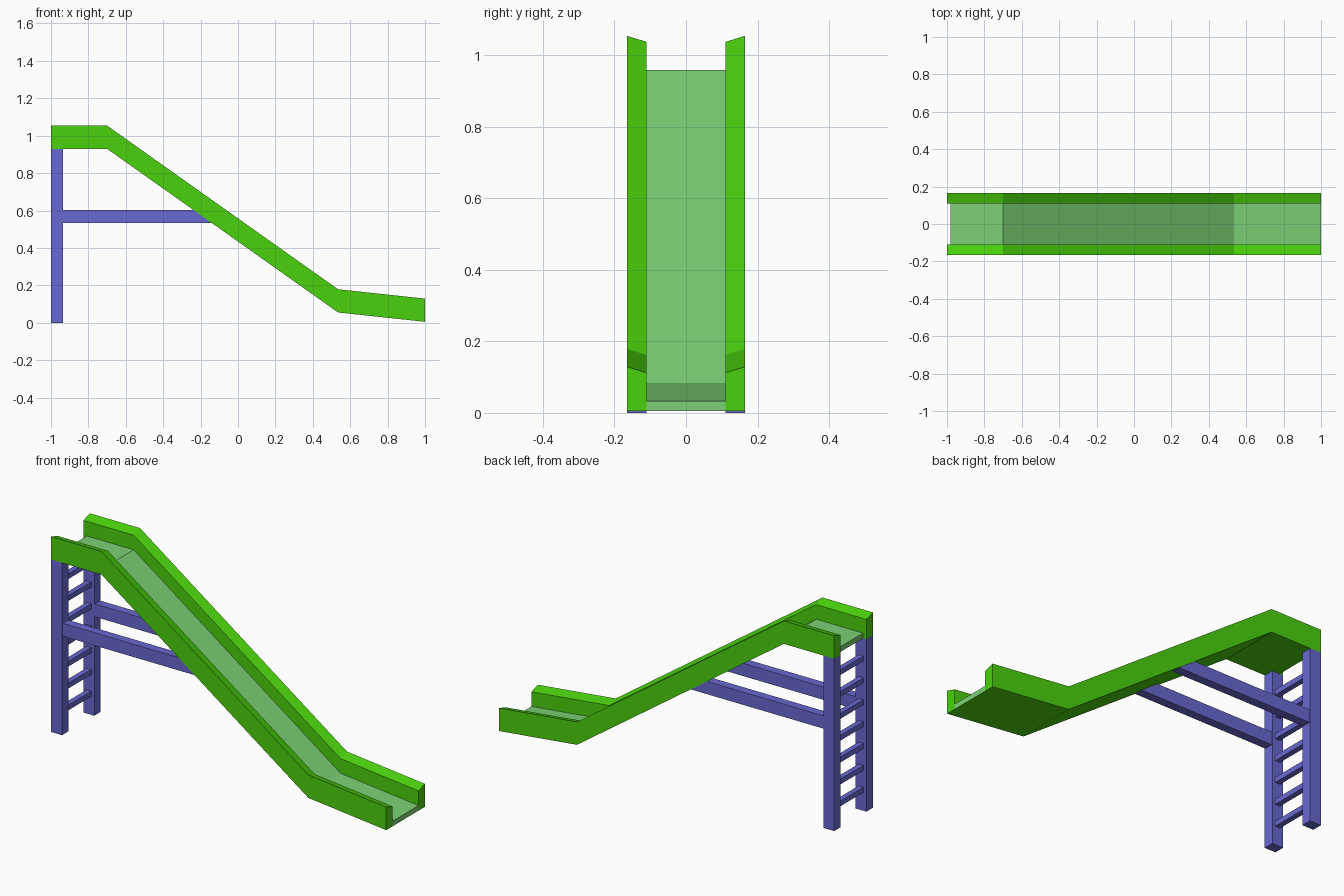
import bpy, bmesh

if "Cube" in bpy.data.objects:
    bpy.data.objects.remove(bpy.data.objects["Cube"])


def material(name, rgb):
    m = bpy.data.materials.new(name)
    m.diffuse_color = (*rgb, 1)
    m.use_nodes = True
    m.node_tree.nodes["Principled BSDF"].inputs["Base Color"].default_value = m.diffuse_color
    return m


GREEN = material("rail_green", (0.07, 0.64, 0.004))
PALE = material("bed_green", (0.2, 0.64, 0.18))
BLUE = material("frame_blue", (0.14, 0.14, 0.64))


def loft(name, sections, *mats):
    """Join matching closed cross-sections into a capped solid."""
    bm = bmesh.new()
    rings = [[bm.verts.new(p) for p in s] for s in sections]
    n = len(rings[0])
    for a, b in zip(rings, rings[1:]):
        for i in range(n):
            j = (i + 1) % n
            bm.faces.new((a[i], a[j], b[j], b[i]))
    bm.faces.new(rings[0])
    bm.faces.new(rings[-1])
    bmesh.ops.recalc_face_normals(bm, faces=bm.faces)
    me = bpy.data.meshes.new(name)
    bm.to_mesh(me)
    bm.free()
    for m in mats:
        me.materials.append(m)
    ob = bpy.data.objects.new(name, me)
    bpy.context.collection.objects.link(ob)
    return ob


def box(name, x0, x1, y0, y1, z0, z1, mat):
    return loft(name, [[(x0, y0, z), (x1, y0, z), (x1, y1, z), (x0, y1, z)]
                       for z in (z0, z1)], mat)


# Underside path of the slide (x, z) and shared widths
path = [(-1, 0.93), (-0.70, 0.93), (0.535, 0.055), (1, 0.005)]
IN, OUT = 0.11, 0.165

for side, s in (("front", -1), ("back", 1)):
    # Side rail with a top edge sloping down to the inside
    loft(f"{side}_rail", [[(x, s * OUT, z), (x, s * OUT, z + 0.124),
                           (x, s * IN, z + 0.107), (x, s * IN, z)]
                          for x, z in path], GREEN)
    # Upright post
    box(f"{side}_post", -1, -0.935, s * IN, s * OUT, 0, 0.93, BLUE)
    # Brace cut to the slope of the rail
    y0, y1 = s * 0.113, s * 0.16
    loft(f"{side}_brace", [[(-0.935, y, 0.533), (-0.138, y, 0.533),
                            (-0.235, y, 0.602), (-0.935, y, 0.602)]
                           for y in (y0, y1)], BLUE)

# Sliding bed, pale on top and rail green underneath
bed_path = [(-0.98, 0.93)] + path[1:]
bed = loft("slide_bed", [[(x, -IN, z), (x, IN, z), (x, IN, z + 0.028), (x, -IN, z + 0.028)]
                         for x, z in bed_path], PALE, GREEN)
for p in bed.data.polygons:
    if p.normal.z < -0.5:
        p.material_index = 1

# Ladder rungs
for k in range(7):
    z = 0.113 + 0.118 * k
    box(f"ladder_rung_{k + 1}", -0.982, -0.953, -IN, IN, z - 0.014, z + 0.014, BLUE)
